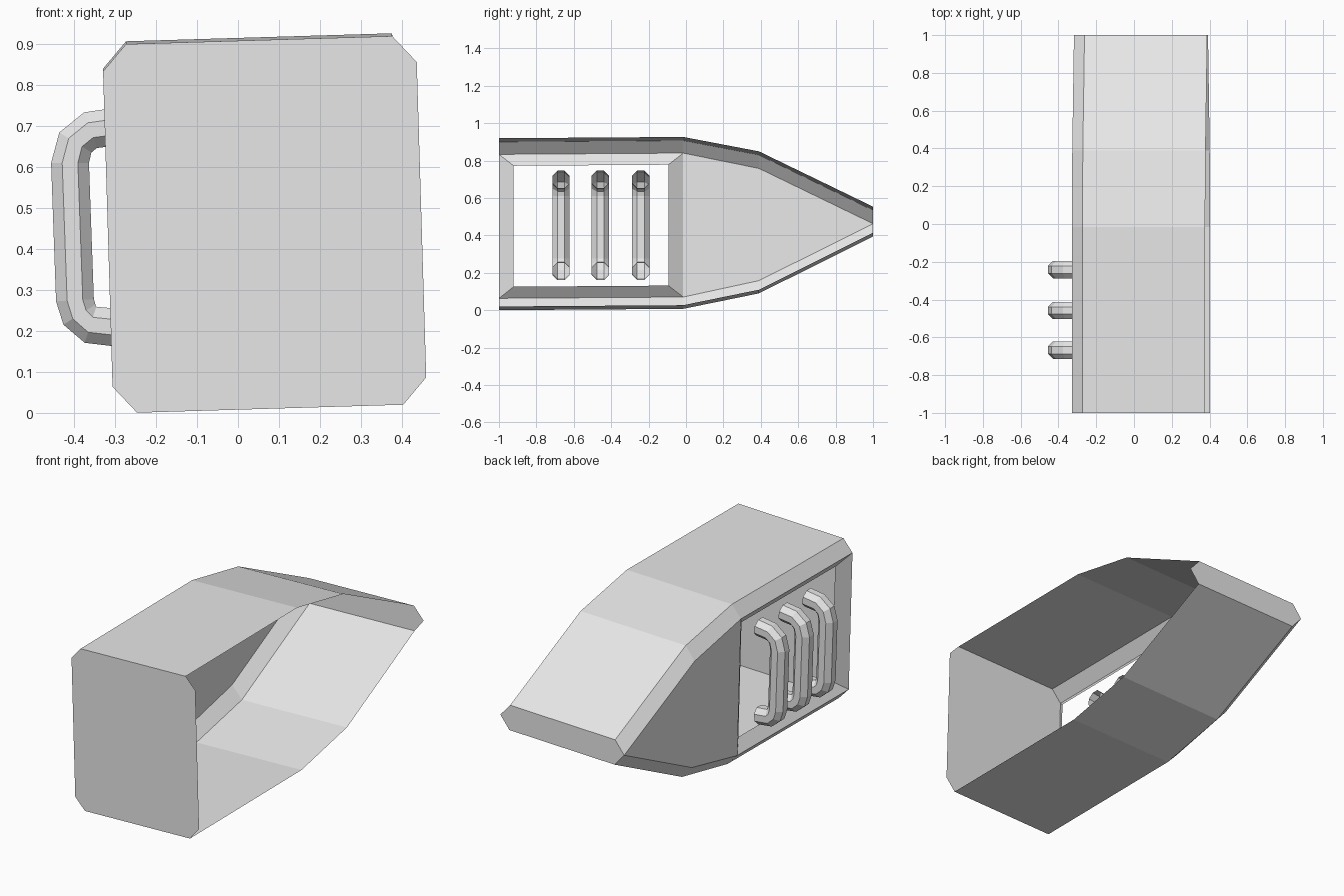
import bpy, bmesh
from math import cos, sin, pi
from mathutils import Matrix, Vector

if "Cube" in bpy.data.objects:
    bpy.data.objects.remove(bpy.data.objects["Cube"])

grey = bpy.data.materials.new("light grey")
grey.use_nodes = True
colour = (0.8, 0.8, 0.8, 1)
grey.diffuse_color = colour
grey.node_tree.nodes["Principled BSDF"].inputs["Base Color"].default_value = colour


def finish(bm, name):
    mesh = bpy.data.meshes.new(name)
    bm.to_mesh(mesh)
    bm.free()
    mesh.materials.append(grey)
    obj = bpy.data.objects.new(name, mesh)
    bpy.context.collection.objects.link(obj)


# Body: chamfered cross-sections lofted from the front plate to the tapered tip
ROLL = Matrix.Rotation(-0.03, 3, 'Y')
HALF_TOP, HALF_SIDE = 0.325, 0.383


def section(bm, y, top, side):
    """Eight corners, anticlockwise from the upper +x corner of the top edge."""
    right = [(HALF_TOP, top), (HALF_SIDE, side), (HALF_SIDE, -side), (HALF_TOP, -top)]
    outline = right + [(-x, z) for x, z in reversed(right)]
    centre = Vector((0.065, y, 0.467 + 0.007 * y))
    return [bm.verts.new(centre + ROLL @ Vector((x, 0, z))) for x, z in outline]


bm = bmesh.new()
rings = [section(bm, *s) for s in
         [(-1, 0.45, 0.385), (-0.015, 0.45, 0.385), (0.39, 0.37, 0.30), (1, 0.07, 0)]]
bm.faces.new(rings[0])
bm.faces.new(reversed(rings[-1]))

# Walls: the +x side and its chamfers stay open
for bay, (a, b) in enumerate(zip(rings, rings[1:])):
    for i in range(3, 8):
        j = (i + 1) % 8
        quad = [a[i], b[i], b[j], a[j]]
        if bay == 0 and i == 5:
            # Window frame sloping inward around the opening
            middle = sum((v.co for v in quad), Vector()) / 4
            inner = [bm.verts.new(middle + (v.co - middle) * 0.84 + Vector((0.05, 0, 0)))
                     for v in quad]
            for k in range(4):
                n = (k + 1) % 4
                bm.faces.new([quad[k], quad[n], inner[n], inner[k]])
        else:
            bm.faces.new(quad)
bmesh.ops.remove_doubles(bm, verts=bm.verts, dist=0.0005)
bmesh.ops.recalc_face_normals(bm, faces=bm.faces)
finish(bm, "body_shell")

# Handles: open-ended bent tubes in the window
PATH = [(-0.285, 0.70), (-0.36, 0.69), (-0.397, 0.66), (-0.41, 0.61),
        (-0.398, 0.275), (-0.387, 0.24), (-0.36, 0.215), (-0.285, 0.207)]
SIDES, RADIUS = 8, 0.05


def handle(y, name):
    bm = bmesh.new()
    points = [Vector((x, y, z)) for x, z in PATH]
    loops = []
    for i, p in enumerate(points):
        along = (points[min(i + 1, len(points) - 1)] - points[max(i - 1, 0)]).normalized()
        across = along.cross(Vector((0, 1, 0)))
        loops.append([bm.verts.new(p + RADIUS * (across * cos(t) + Vector((0, sin(t), 0))))
                      for t in (2 * pi * (k + 0.5) / SIDES for k in range(SIDES))])
    for a, b in zip(loops, loops[1:]):
        for k in range(SIDES):
            n = (k + 1) % SIDES
            bm.faces.new([a[k], a[n], b[n], b[k]])
    bmesh.ops.recalc_face_normals(bm, faces=bm.faces)
    finish(bm, name)


for y, place in [(-0.668, "front"), (-0.458, "middle"), (-0.242, "back")]:
    handle(y, place + "_handle")
